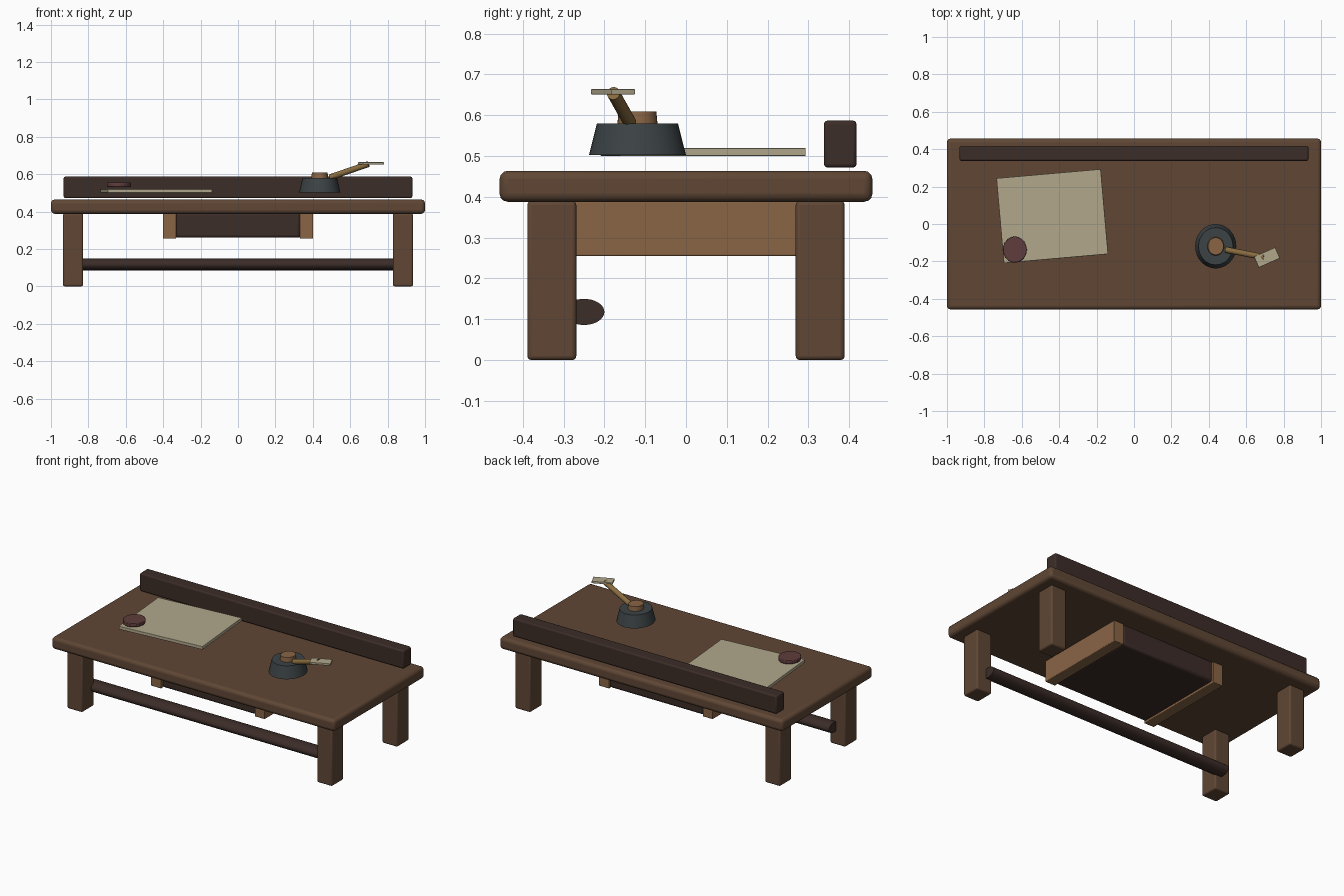
import bpy
from math import radians
from mathutils import Vector

if "Cube" in bpy.data.objects:
    bpy.data.objects.remove(bpy.data.objects["Cube"])


def material(name, rgb):
    m = bpy.data.materials.new(name)
    m.diffuse_color = (*rgb, 1)
    m.use_nodes = True
    m.node_tree.nodes["Principled BSDF"].inputs["Base Color"].default_value = m.diffuse_color
    return m


WALNUT = material("walnut", (0.115, 0.062, 0.035))
DARK = material("dark_wood", (0.045, 0.026, 0.021))
OAK = material("light_wood", (0.25, 0.13, 0.06))
PAPER = material("paper", (0.44, 0.39, 0.26))
IRON = material("iron", (0.045, 0.056, 0.06))
WAX = material("wax", (0.115, 0.045, 0.045))
BRASS = material("brass", (0.25, 0.15, 0.05))


def finish(name, mat, bevel=0, segments=3):
    ob = bpy.context.object
    ob.name = name
    ob.data.materials.append(mat)
    bpy.ops.object.transform_apply(location=False, rotation=False, scale=True)
    if bevel:
        b = ob.modifiers.new("bevel", 'BEVEL')
        b.width, b.segments = bevel, segments
    bpy.ops.object.shade_smooth_by_angle(angle=radians(35))
    return ob


def box(name, lo, hi, mat, bevel=0, turn=0):
    lo, hi = Vector(lo), Vector(hi)
    bpy.ops.mesh.primitive_cube_add(size=1, location=(lo + hi) / 2,
                                    rotation=(0, 0, radians(turn)))
    bpy.context.object.scale = hi - lo
    return finish(name, mat, bevel)


def frustum(name, x, y, z0, z1, r0, r1, mat, stretch=1.08, bevel=0):
    bpy.ops.mesh.primitive_cone_add(vertices=32, radius1=r0, radius2=r1,
                                    depth=z1 - z0, location=(x, y, (z0 + z1) / 2))
    bpy.context.object.scale = (1, stretch, 1)
    return finish(name, mat, bevel, 2)


def rod(name, a, b, r, mat, scale=(1, 1)):
    a, b = Vector(a), Vector(b)
    d = b - a
    bpy.ops.mesh.primitive_cylinder_add(
        vertices=32, radius=r, depth=d.length, location=(a + b) / 2,
        rotation=d.to_track_quat('Z', 'Y').to_euler())
    bpy.context.object.scale = (*scale, 1)
    return finish(name, mat)


# Table top, back rail and legs
box("table_top", (-1, -0.457, 0.388), (1, 0.457, 0.464), WALNUT, 0.02)
box("back_rail", (-0.932, 0.338, 0.472), (0.932, 0.418, 0.587), DARK, 0.009)
for sx, side in ((-1, "left"), (1, "right")):
    for sy, end in ((-1, "front"), (1, "back")):
        x, y = sx * 0.882, sy * 0.329
        box(f"{end}_{side}_leg", (x - 0.054, y - 0.06, 0), (x + 0.054, y + 0.06, 0.39),
            WALNUT, 0.01)
    # Drawer runners
    x = sx * 0.366
    box(f"{side}_drawer_runner", (x - 0.036, -0.305, 0.255), (x + 0.036, 0.305, 0.39),
        OAK, 0.004)

# Drawer and oval front stretcher
box("drawer", (-0.332, -0.295, 0.26), (0.332, 0.3, 0.395), DARK, 0.015)
stretcher = rod("front_stretcher", (-0.87, 0, 0), (0.87, 0, 0), 1, DARK)
for v in stretcher.data.vertices:
    p = stretcher.matrix_world.to_3x3() @ v.co
    p.y, p.z = p.y * 0.05, p.z * 0.032
    v.co = p
stretcher.rotation_euler = (0, 0, 0)
stretcher.location = (0, -0.25, 0.118)

# Sheet and round disc
box("sheet", (-0.717, -0.186, 0.5), (-0.157, 0.27, 0.52), PAPER, 0.002, turn=5)
frustum("disc", -0.637, -0.137, 0.532, 0.555, 0.064, 0.064, WAX, 1.09, 0.004)

# Hand grinder: base, cap, crank and grip
frustum("grinder_base", 0.437, -0.119, 0.503, 0.58, 0.11, 0.092, IRON)
frustum("grinder_cap", 0.437, -0.119, 0.565, 0.609, 0.046, 0.042, OAK, 1.1)
rod("crank_arm", (0.492, -0.138, 0.583), (0.697, -0.178, 0.654), 0.016, BRASS)
box("crank_grip", (0.649, -0.211, 0.651), (0.773, -0.147, 0.664), PAPER, 0.002, turn=24)
